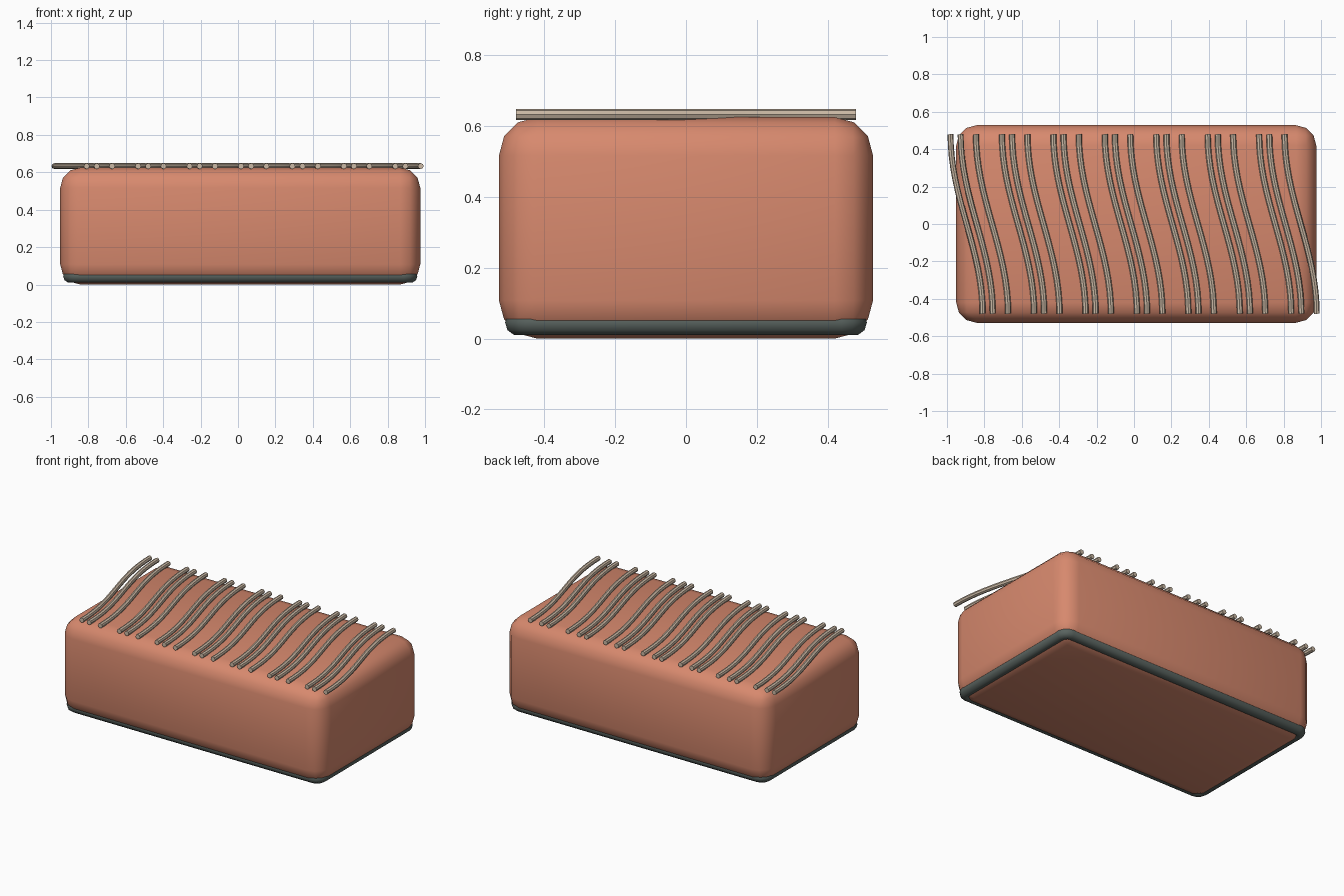
import bpy, math

if "Cube" in bpy.data.objects:
    bpy.data.objects.remove(bpy.data.objects["Cube"])


def material(name, rgb):
    m = bpy.data.materials.new(name)
    m.diffuse_color = (*rgb, 1)
    m.use_nodes = True
    m.node_tree.nodes["Principled BSDF"].inputs["Base Color"].default_value = m.diffuse_color
    return m


TERRACOTTA = material("terracotta", (0.68, 0.25, 0.155))
CHARCOAL = material("charcoal", (0.10, 0.125, 0.115))
BEIGE = material("beige", (0.60, 0.49, 0.38))
CX = 0.012  # body centre in x


def smooth(obj, angle=40):
    bpy.ops.object.select_all(action='DESELECT')
    obj.select_set(True)
    bpy.context.view_layer.objects.active = obj
    bpy.ops.object.shade_smooth_by_angle(angle=math.radians(angle))


def tube(name, paths, radius, mat, cyclic=False, resolution=2):
    """Round tubes swept along point paths, converted to one mesh."""
    curve = bpy.data.curves.new(name, 'CURVE')
    curve.dimensions = '3D'
    curve.bevel_depth = radius
    curve.bevel_resolution = resolution
    curve.use_fill_caps = not cyclic
    for path in paths:
        s = curve.splines.new('POLY')
        s.points.add(len(path) - 1)
        for p, co in zip(s.points, path):
            p.co = (*co, 1)
        s.use_cyclic_u = cyclic
    curve.materials.append(mat)
    obj = bpy.data.objects.new(name, curve)
    bpy.context.collection.objects.link(obj)
    bpy.ops.object.select_all(action='DESELECT')
    obj.select_set(True)
    bpy.context.view_layer.objects.active = obj
    bpy.ops.object.convert(target='MESH')
    obj = bpy.context.object
    obj.name = name
    smooth(obj)
    return obj


# Rounded block body
bpy.ops.mesh.primitive_cube_add(size=1, location=(CX, 0, 0.3125))
body = bpy.context.object
body.name = "body"
body.scale = (1.925, 1.056, 0.625)
bpy.ops.object.transform_apply(location=False, rotation=False, scale=True)
bevel = body.modifiers.new("rounding", 'BEVEL')
bevel.width = 0.108
bevel.segments = 3
bpy.ops.object.modifier_apply(modifier="rounding")
body.data.materials.append(TERRACOTTA)
smooth(body)

# Base trim: tube around the lower edge with tight rounded corners
hx, hy, r = 0.911, 0.475, 0.04
loop = []
for i, (sx, sy) in enumerate([(1, 1), (-1, 1), (-1, -1), (1, -1)]):
    for k in range(4):
        a = math.radians(90 * i + 30 * k)
        loop.append((CX + sx * (hx - r) + r * math.cos(a),
                     sy * (hy - r) + r * math.sin(a), 0.045))
tube("base_trim", [loop], 0.036, CHARCOAL, cyclic=True, resolution=3)

# Wavy rods on top: seven groups of three
rods = []
for g in range(7):
    for dx in (0, 0.054, 0.136):
        x0 = -0.981 + 0.275 * g + dx
        rods.append([(x0 + 0.172 * (1 - math.cos(math.pi * t / 16)) / 2,
                      0.48 - 0.06 * t, 0.633) for t in range(17)])
tube("wavy_rods", rods, 0.0158, BEIGE)
